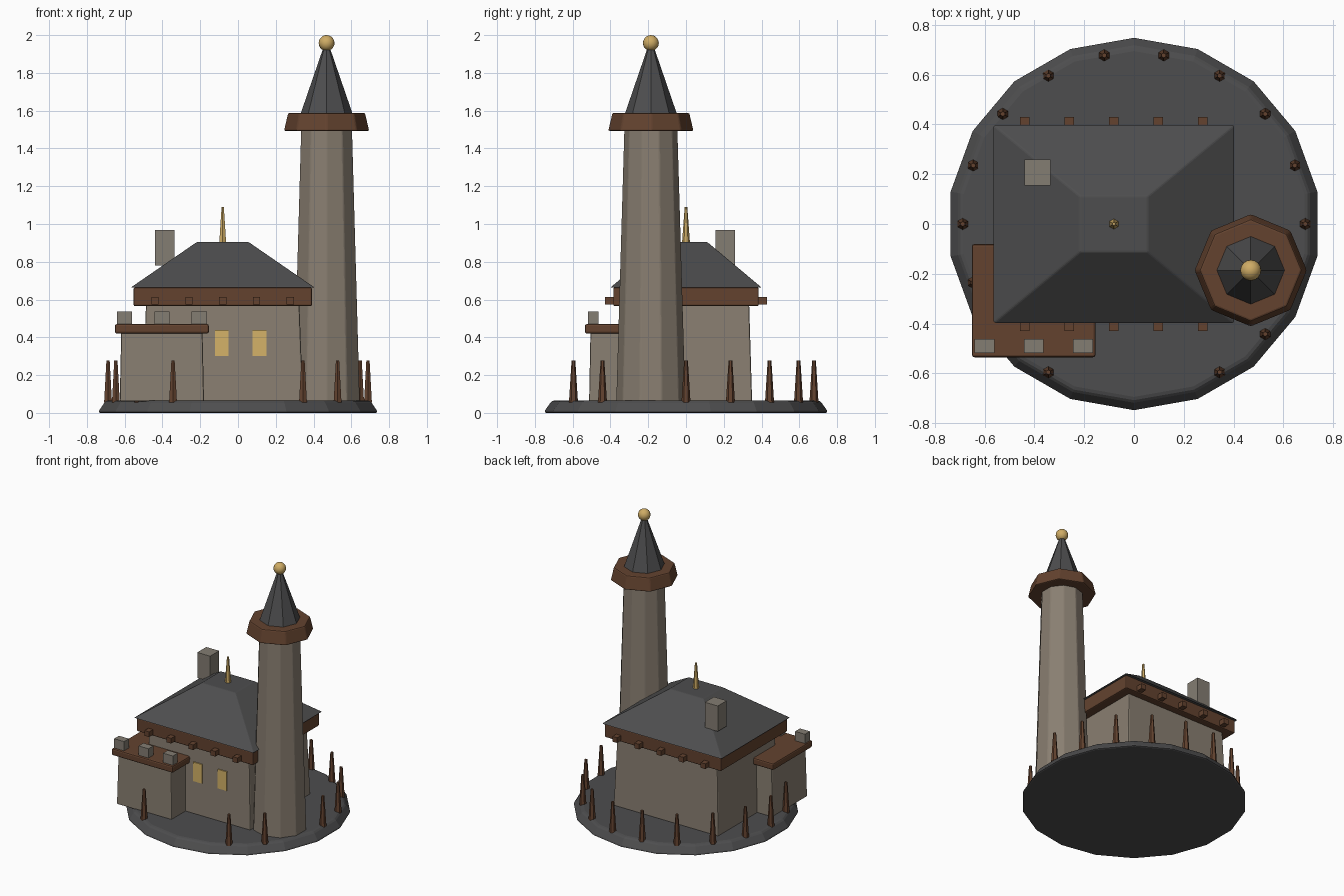
import bpy, bmesh, math

if "Cube" in bpy.data.objects:
    bpy.data.objects.remove(bpy.data.objects["Cube"], do_unlink=True)


def material(name, rgb):
    m = bpy.data.materials.new(name)
    m.use_nodes = True
    m.diffuse_color = (*rgb, 1)
    bsdf = m.node_tree.nodes["Principled BSDF"]
    bsdf.inputs["Base Color"].default_value = (*rgb, 1)
    bsdf.inputs["Roughness"].default_value = 0.8
    return m


STONE = material("warm stone", (0.25, 0.21, 0.165))
TRIM = material("grey stone", (0.23, 0.205, 0.17))
SLATE = material("dark slate", (0.075, 0.075, 0.077))
WOOD = material("brown timber", (0.125, 0.055, 0.028))
GOLD = material("gold", (0.62, 0.41, 0.13))
GLOW = material("lit window", (0.66, 0.45, 0.14))


def finish(name, bm, mat, bevel=0, smooth=False):
    bmesh.ops.recalc_face_normals(bm, faces=bm.faces[:])
    mesh = bpy.data.meshes.new(name)
    bm.to_mesh(mesh)
    bm.free()
    mesh.materials.append(mat)
    obj = bpy.data.objects.new(name, mesh)
    bpy.context.collection.objects.link(obj)
    if bevel:
        mod = obj.modifiers.new("soft edges", "BEVEL")
        mod.width = bevel
        mod.segments = 2
        mod.limit_method = "ANGLE"
    if smooth:
        mesh.shade_smooth()
    return obj


def block(name, mat, centre, size, z0, z1, top=(1, 1), bevel=0):
    """Box from z0 to z1 whose top is scaled by the factors in top."""
    bm = bmesh.new()
    bmesh.ops.create_cube(bm, size=1)
    for v in bm.verts:
        upper = v.co.z > 0
        fx, fy = top if upper else (1, 1)
        v.co = (centre[0] + v.co.x * size[0] * fx,
                centre[1] + v.co.y * size[1] * fy,
                z1 if upper else z0)
    return finish(name, bm, mat, bevel)


def spindle(name, mat, centre, sides, r0, r1, z0, z1, bevel=0):
    """Tapered prism standing on z0."""
    bm = bmesh.new()
    bmesh.ops.create_cone(bm, cap_ends=True, segments=sides,
                          radius1=r0, radius2=r1, depth=z1 - z0)
    bmesh.ops.translate(bm, verts=bm.verts[:],
                        vec=(centre[0], centre[1], (z0 + z1) / 2))
    return finish(name, bm, mat, bevel)


# Rocky ground disc
spindle("ground_disc", SLATE, (0, 0), 18, 0.755, 0.71, 0, 0.066, 0.015)

# Main hall with timber eaves, beam ends and hipped roof
HALL = (-0.081, 0)
block("hall_walls", STONE, HALL, (0.85, 0.70), 0.06, 0.58, (0.955, 0.955), 0.008)
block("eaves_band", WOOD, HALL, (0.944, 0.77), 0.565, 0.664, bevel=0.008)
block("hall_roof", SLATE, HALL, (0.972, 0.80), 0.664, 0.905, (0.28, 0.28), 0.006)
for i in range(5):
    for side, label in ((-1, "front"), (1, "back")):
        block(f"{label}_beam_end_{i + 1}", WOOD,
              (HALL[0] + (i - 2) * 0.179, side * 0.40), (0.038, 0.06), 0.575, 0.613)
spindle("roof_finial", GOLD, HALL, 6, 0.021, 0.007, 0.9, 1.09)
block("chimney", TRIM, (-0.387, 0.207), (0.104, 0.104), 0.78, 0.967)
for x in (-0.086, 0.114):
    block("window", GLOW, (x, -0.342), (0.072, 0.009), 0.3, 0.44)

# Flat-roofed annex with battlements
ANNEX = (-0.403, -0.308)
block("annex_walls", STONE, ANNEX, (0.446, 0.41), 0.06, 0.43, (0.965, 0.965), 0.008)
block("annex_roof_slab", WOOD, ANNEX, (0.497, 0.455), 0.42, 0.47, bevel=0.01)
for i in range(3):
    block(f"battlement_{i + 1}", TRIM, (ANNEX[0] + (i - 1) * 0.198, -0.491),
          (0.08, 0.056), 0.465, 0.538)

# Tower with timber collar, spire and ball
TOWER = (0.469, -0.186)
spindle("tower_shaft", STONE, TOWER, 10, 0.184, 0.141, 0.06, 1.51, 0.006)
spindle("tower_collar", WOOD, TOWER, 8, 0.227, 0.205, 1.493, 1.588, 0.008)
spindle("tower_spire", SLATE, TOWER, 8, 0.137, 0.008, 1.585, 1.96)
bm = bmesh.new()
bmesh.ops.create_uvsphere(bm, u_segments=16, v_segments=10, radius=0.042)
bmesh.ops.translate(bm, verts=bm.verts[:], vec=(*TOWER, 1.958))
finish("spire_ball", bm, GOLD, smooth=True)

# Ring of stakes, open at the front gate and beside the tower
for i in range(18):
    a = math.radians(10 + i * 20)
    if i in (5, 8, 9):
        continue
    spindle(f"stake_{i + 1}", WOOD, (0.688 * math.sin(a), 0.688 * math.cos(a)),
            6, 0.024, 0.01, 0.055, 0.277)
